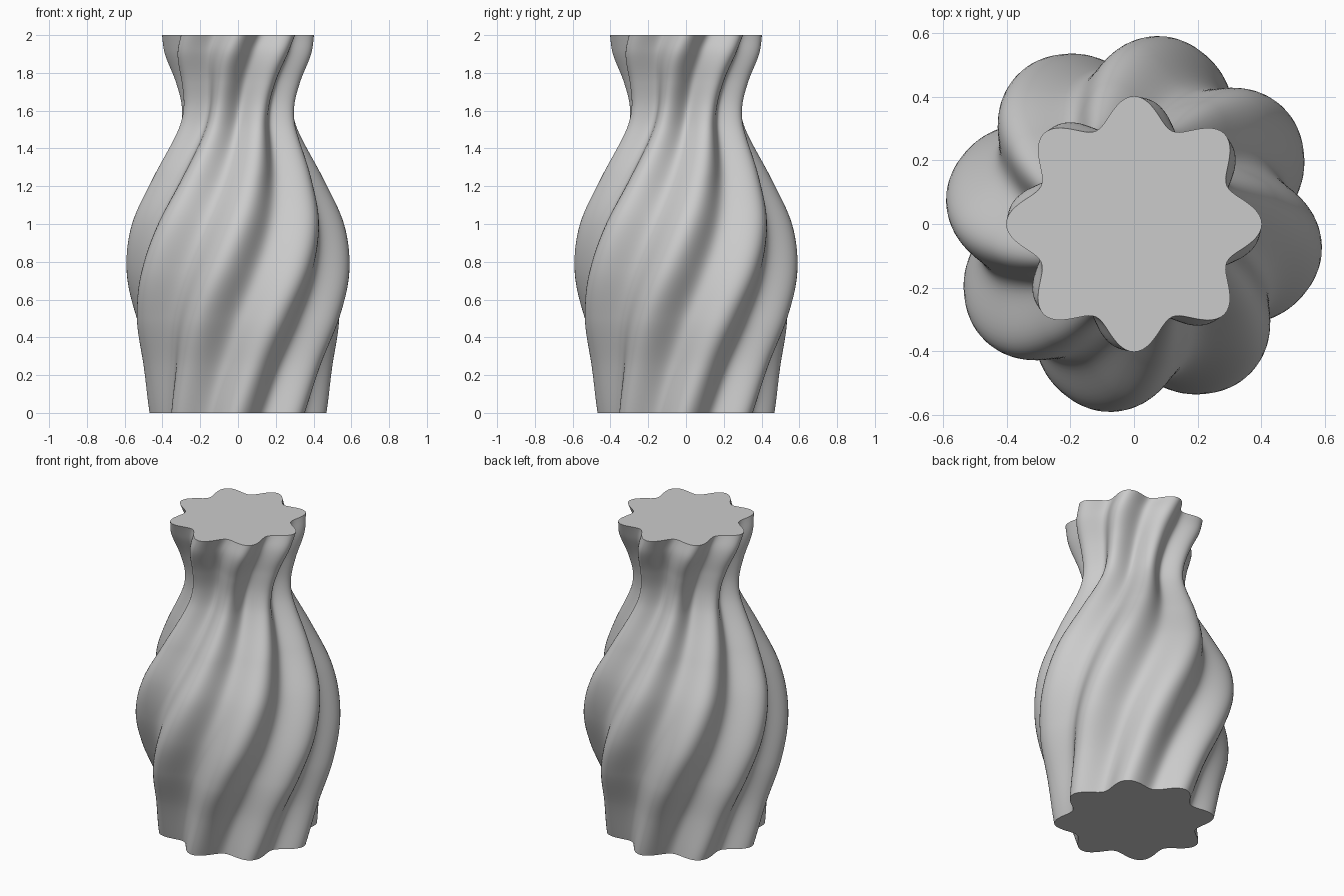
import bpy, bmesh, math

if "Cube" in bpy.data.objects:
    bpy.data.objects.remove(bpy.data.objects["Cube"], do_unlink=True)

LOBES, SEGMENTS, RINGS, HEIGHT = 8, 192, 140, 2.0

# Outer radius of the lobes at each height
RADIUS = [(0, 0.468), (0.25, 0.508), (0.5, 0.572), (0.75, 0.598), (1.0, 0.561),
          (1.25, 0.453), (1.5, 0.334), (1.62, 0.314), (1.75, 0.338),
          (1.9, 0.39), (2.0, 0.402)]

# Turn of the lobes in degrees at each height, catching up at the rim
TURN = [(0, 0), (0.5, 22.5), (0.75, 34.5), (1.0, 45.5), (1.4, 61.5),
        (1.8, 77.5), (1.92, 84), (2.0, 90)]


def smooth_value(points, z):
    """Smooth cubic through a list of height and value pairs."""
    last = len(points) - 1

    def slope(k):
        a, b = points[max(k - 1, 0)], points[min(k + 1, last)]
        return (b[1] - a[1]) / (b[0] - a[0])

    i = max(k for k in range(last) if points[k][0] <= z)
    (z0, v0), (z1, v1) = points[i], points[i + 1]
    h = z1 - z0
    t = (z - z0) / h
    bend = (2 * t - 3) * t * t
    return (v0 * (1 + bend) - v1 * bend
            + h * t * (1 - t) * ((1 - t) * slope(i) - t * slope(i + 1)))


def add_ring(bm, z):
    """One fluted cross-section, turned in step with its height."""
    outer = smooth_value(RADIUS, z)
    turn = math.radians(smooth_value(TURN, z))
    depth = 0.05 + 0.09 * outer
    ring = []
    for k in range(SEGMENTS):
        a = math.tau * k / SEGMENTS
        r = outer - depth * (1 - math.cos(LOBES * a)) / 2
        ring.append(bm.verts.new((r * math.cos(a + turn), r * math.sin(a + turn), z)))
    return ring


# Twisted body with flat closed ends
bm = bmesh.new()
rings = [add_ring(bm, HEIGHT * j / RINGS) for j in range(RINGS + 1)]
for low, high in zip(rings, rings[1:]):
    for k in range(SEGMENTS):
        n = (k + 1) % SEGMENTS
        bm.faces.new((low[k], low[n], high[n], high[k]))
bm.faces.new(rings[0][::-1])
bm.faces.new(rings[-1])
mesh = bpy.data.meshes.new("twisted_vase")
bm.to_mesh(mesh)
bm.free()

vase = bpy.data.objects.new("twisted_vase", mesh)
bpy.context.collection.objects.link(vase)

# Plain grey finish
grey = bpy.data.materials.new("light_grey")
grey.use_nodes = True
color = (0.6, 0.6, 0.6, 1)
grey.diffuse_color = color
grey.node_tree.nodes["Principled BSDF"].inputs["Base Color"].default_value = color
mesh.materials.append(grey)

bpy.context.view_layer.objects.active = vase
vase.select_set(True)
bpy.ops.object.shade_smooth_by_angle(angle=math.radians(50))
